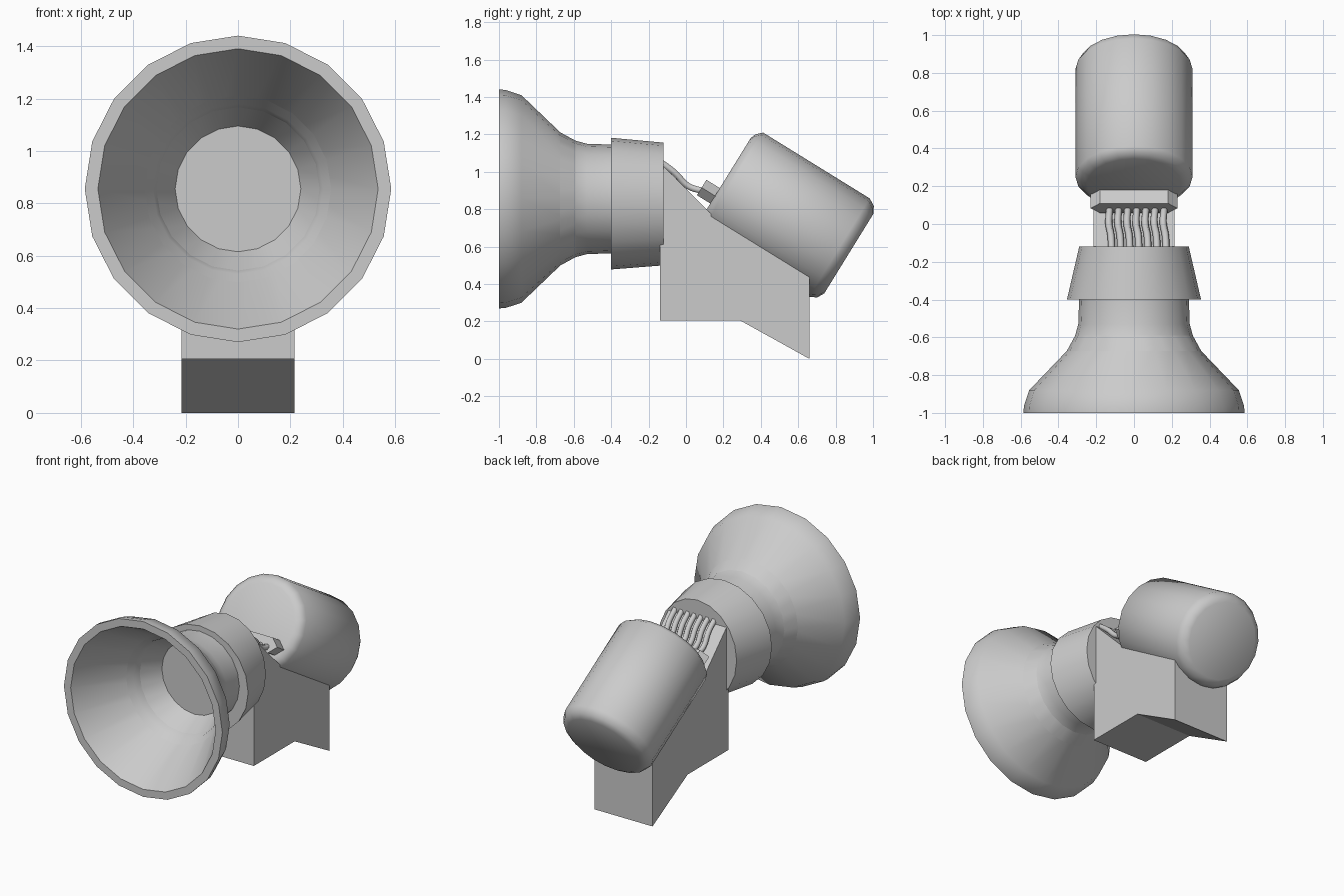
import bpy, bmesh, math

if "Cube" in bpy.data.objects:
    bpy.data.objects.remove(bpy.data.objects["Cube"])

TILT = math.radians(-31.7)


def finish(name, bm, tilt=0.0, smooth=None):
    bmesh.ops.recalc_face_normals(bm, faces=bm.faces)
    mesh = bpy.data.meshes.new(name)
    bm.to_mesh(mesh)
    bm.free()
    ob = bpy.data.objects.new(name, mesh)
    bpy.context.collection.objects.link(ob)
    ob.rotation_euler.x = tilt
    if smooth:
        bpy.ops.object.select_all(action='DESELECT')
        ob.select_set(True)
        bpy.context.view_layer.objects.active = ob
        bpy.ops.object.shade_smooth_by_angle(angle=math.radians(smooth))
    return ob


def lathe(name, rings, sides=20, tilt=0.0, smooth=35):
    """Rings along y: (y, centre z, x radius, z radius), capped at both ends."""
    bm = bmesh.new()
    loops = []
    for y, cz, rx, rz in rings:
        loops.append([bm.verts.new((rx * math.sin(2 * math.pi * i / sides), y,
                                    cz + rz * math.cos(2 * math.pi * i / sides)))
                      for i in range(sides)])
    for a, b in zip(loops, loops[1:]):
        for i in range(sides):
            j = (i + 1) % sides
            bm.faces.new((a[i], a[j], b[j], b[i]))
    bm.faces.new(loops[0])
    bm.faces.new(loops[-1])
    return finish(name, bm, tilt, smooth)


def prism(name, points, depth, tilt=0.0):
    """Extrude a closed 3D outline along a vector."""
    bm = bmesh.new()
    face = bm.faces.new([bm.verts.new(p) for p in points])
    new = bmesh.ops.extrude_face_region(bm, geom=[face])["geom"]
    bmesh.ops.translate(bm, vec=depth,
                        verts=[v for v in new if isinstance(v, bmesh.types.BMVert)])
    return finish(name, bm, tilt)


# Flared horn: inner back disc, inner cone, rim, outer flare, neck
horn = [(-0.46, 0.24), (-1.0, 0.535), (-1.0, 0.585), (-0.965, 0.583), (-0.88, 0.555),
        (-0.64, 0.325), (-0.53, 0.295), (-0.38, 0.29)]
lathe("horn", [(y, 0.855, r, r) for y, r in horn])

# Oval collar behind the horn
lathe("collar", [(-0.4, 0.83, 0.355, 0.352), (-0.12, 0.828, 0.29, 0.328)])

# Tilted rear drum with rounded ends
drum = [(-0.326, 0.25), (-0.315, 0.28), (-0.285, 0.31), (0.385, 0.31),
        (0.425, 0.287), (0.445, 0.25)]
lathe("drum", [(s, 0.936, r, r) for s, r in drum], tilt=TILT, smooth=50)

# Support block under the drum and collar
side = [(-0.14, 0.205), (0.29, 0.205), (0.66, 0), (0.66, 0.5), (0.14, 0.77),
        (-0.12, 1.03), (-0.14, 1.04)]
prism("support_block", [(-0.215, y, z) for y, z in side], (0.43, 0, 0))

# Cable connector on the front face of the drum
plate = [(-0.18, 0.775), (0.18, 0.775), (0.23, 0.823),
         (0.18, 0.872), (-0.18, 0.872), (-0.23, 0.823)]
prism("connector", [(x, -0.41, z) for x, z in plate], (0, 0.1, 0), tilt=TILT)

# Row of cables from collar to connector
curve = bpy.data.curves.new("cables", 'CURVE')
curve.dimensions = '3D'
curve.bevel_depth = 0.019
curve.bevel_resolution = 1
curve.resolution_u = 4
path = [(0.012, -0.14, 1.055), (0.008, -0.06, 0.995), (-0.004, 0.01, 0.925),
        (0, 0.07, 0.903), (0.0, 0.125, 0.895)]
for k in range(7):
    spline = curve.splines.new('BEZIER')
    spline.bezier_points.add(len(path) - 1)
    for bp, (dx, y, z) in zip(spline.bezier_points, path):
        bp.co = (-0.13 + 0.048 * k + dx, y, z)
        bp.handle_left_type = bp.handle_right_type = 'AUTO'
bpy.context.collection.objects.link(bpy.data.objects.new("cables", curve))
